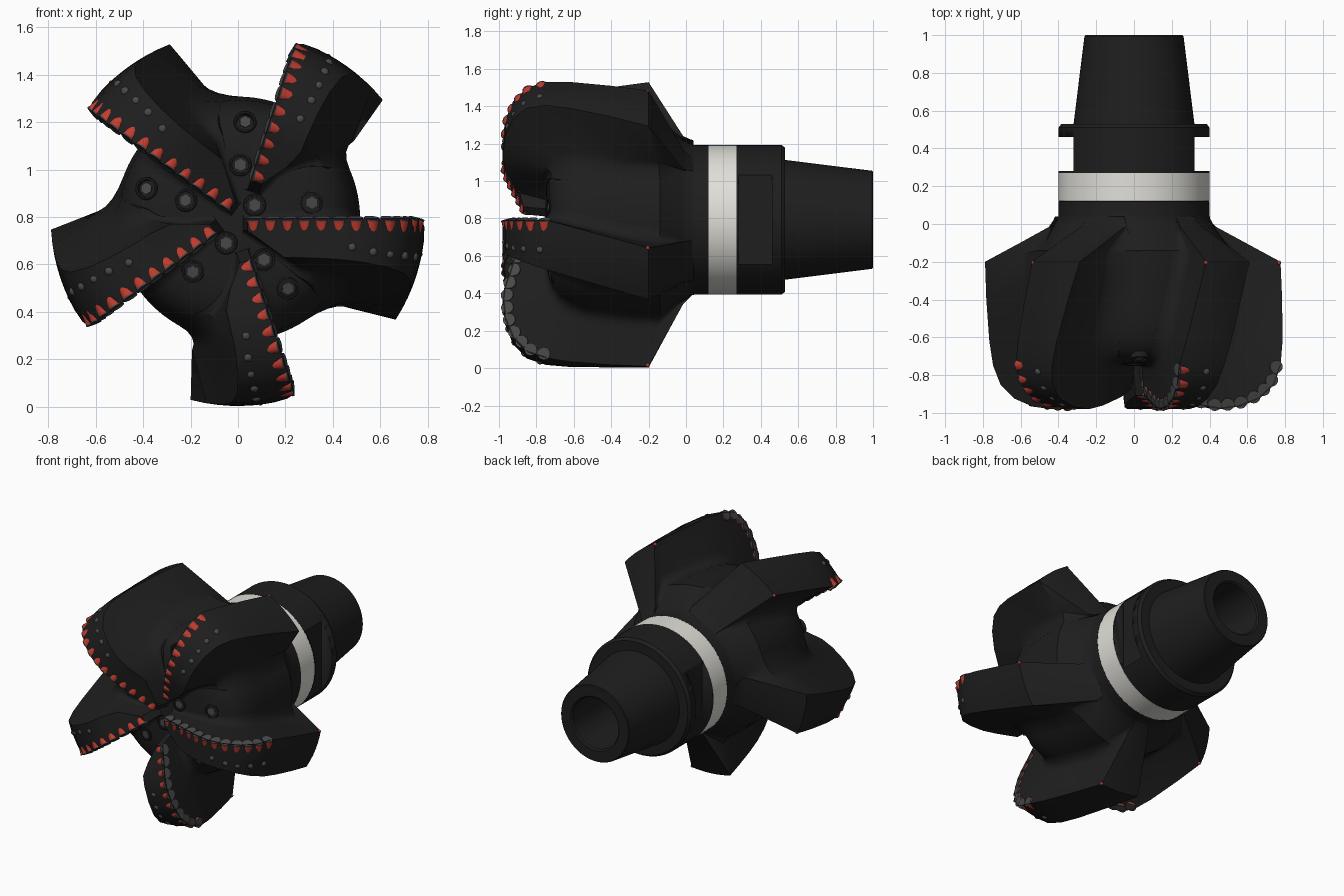
import bpy, bmesh
from math import sin, cos, pi, sqrt, radians, hypot
from mathutils import Vector, Matrix

if "Cube" in bpy.data.objects:
    bpy.data.objects.remove(bpy.data.objects["Cube"])

ZC = 0.793  # height of the bit's axis (runs along y)


def mat(name, r, g, b):
    m = bpy.data.materials.new(name)
    m.diffuse_color = (r, g, b, 1)
    m.use_nodes = True
    m.node_tree.nodes["Principled BSDF"].inputs["Base Color"].default_value = m.diffuse_color
    return m


DARK = mat("dark_steel", 0.013, 0.013, 0.013)
RED = mat("red_carbide", 0.55, 0.045, 0.028)
GREY = mat("grey_diamond", 0.065, 0.065, 0.065)
WHITE = mat("white_band", 0.75, 0.74, 0.69)


def finish(bm, name, m, angle=30):
    bmesh.ops.remove_doubles(bm, verts=bm.verts, dist=0.0003)
    bmesh.ops.recalc_face_normals(bm, faces=bm.faces)
    me = bpy.data.meshes.new(name)
    bm.to_mesh(me)
    bm.free()
    o = bpy.data.objects.new(name, me)
    bpy.context.collection.objects.link(o)
    me.materials.append(m)
    bpy.ops.object.select_all(action='DESELECT')
    o.select_set(True)
    bpy.context.view_layer.objects.active = o
    bpy.ops.object.shade_smooth_by_angle(angle=radians(angle))
    return o


def skin(bm, rings, closed_ends):
    rows = [[bm.verts.new(p) for p in ring] for ring in rings]
    n = len(rows[0])
    for a, b in zip(rows, rows[1:]):
        for i in range(n):
            bm.faces.new((a[i], a[(i + 1) % n], b[(i + 1) % n], b[i]))
    if closed_ends:
        bm.faces.new(rows[0])
        bm.faces.new(rows[-1])


def lathe(name, profile, m, n=96):
    bm = bmesh.new()
    skin(bm, [[(r * cos(2 * pi * i / n), y, ZC + r * sin(2 * pi * i / n)) for i in range(n)]
              for r, y in profile], profile[0][0] < 0.001)
    return finish(bm, name, m)


# Matching stations (radius, y): blade crest and hub surface
CREST = [(.05, -.87), (.2, -.915), (.34, -.96), (.45, -.98), (.56, -.967), (.665, -.925), (.742, -.85),
         (.776, -.75), (.787, -.62), (.79, -.4), (.79, -.2), (.45, -.015), (.41, .02)]
HUB = [(.03, -.745), (.16, -.745), (.26, -.742), (.34, -.732), (.4, -.71), (.45, -.67), (.48, -.61),
       (.50, -.53), (.505, -.45), (.515, -.3), (.515, -.14), (.435, -.03), (.402, .03)]

# Hub, shank with breaker flats, band and threaded pin
body = lathe("hub_and_shank", [(.0005, -.745)] + HUB +
             [(.4, .05), (.4, .12), (.393, .121), (.393, .269), (.4, .27), (.4, .51), (.385, .53), (.0005, .53)], DARK)
for sx in (-1, 1):
    bm = bmesh.new()
    bmesh.ops.create_cube(bm, size=1, matrix=Matrix.Translation((sx * .42, .37, ZC)) @
                          Matrix.Diagonal((.2, .18, .8, 1)))
    cutter = finish(bm, "flat_cutter", DARK)
    cutter.hide_render = True
    bpy.context.view_layer.objects.active = body
    md = body.modifiers.new("flat", 'BOOLEAN')
    md.operation, md.object, md.solver = 'DIFFERENCE', cutter, 'EXACT'
    bpy.ops.object.modifier_apply(modifier=md.name)
    bpy.data.objects.remove(cutter)
lathe("shank_band", [(.39, .121), (.4, .121), (.4, .269), (.39, .269)], WHITE)
lathe("threaded_pin", [(.3, .51), (.32, .53), (.262, .995), (.257, 1.0), (.185, 1.0), (.175, .99), (.175, .6),
                       (.0006, .6)], DARK)


def place(a, r, y, v):
    """Point at radius r, depth y, offset v behind the radial line of blade angle a."""
    k = min(1, max(0, (r - .25) / .2))
    u = sqrt(max(r * r - k * v * v, 0))
    return Vector((u * cos(a) + v * sin(a), y, ZC + u * sin(a) - v * cos(a)))


def lead(r, y):
    return .15 * min(1, max(0, (y + .75) / .55)) * (.5 + .5 * r / .79)


def trail(r, y, r0):
    k = .66 + .34 * r / .79 if y < -.3 else .5 + .5 * r / .79
    w = (.2 + .29 * (min(y, -.2) + .98)) * k
    return min(w, .05 + .75 * max(0, r - r0))


def crest_from(r0):
    """Crest and hub stations with the inner end moved out to r0."""
    out = []
    for (r, y), (hr, hy) in zip(CREST, HUB):
        d = (r0 - .05) * (.45 - r) / .4 if r < .45 and y < -.5 else 0
        out.append((r + d, y - .3 * d, hr + .8 * d, hy))
    return out


def along(path, spacing, start):
    """Evenly spaced points and outward normals on a (radius, y) path."""
    need = start
    for (r1, y1), (r2, y2) in zip(path, path[1:]):
        L = hypot(r2 - r1, y2 - y1)
        while need <= L:
            t = need / L
            yield r1 + t * (r2 - r1), y1 + t * (y2 - y1), (y2 - y1) / L, -(r2 - r1) / L
            need += spacing
        need -= L


def rod(bm, p, axis, radius, d0, d1, n=20):
    M = Matrix.Translation(p + axis * (d0 + d1) / 2) @ axis.to_track_quat('Z', 'Y').to_matrix().to_4x4()
    bmesh.ops.create_cone(bm, cap_ends=True, segments=n, radius1=radius, radius2=radius, depth=d1 - d0, matrix=M)


def ball(bm, p, r):
    bmesh.ops.create_icosphere(bm, subdivisions=2, radius=r, matrix=Matrix.Translation(p))


reds, discs, studs = bmesh.new(), bmesh.new(), bmesh.new()
for k, r0 in enumerate((.04, .17, .05, .11, .18)):
    a = radians(72 * k)
    st = crest_from(r0)
    # Blade: crest arc, two walls and fillets flaring into the hub
    rings = []
    for i, (r, y, hr, hy) in enumerate(st):
        L = hypot(hr - r, hy - y)
        f = min(.075, .018 + .009 * i, .4 * L)
        wall = [(1 - f / L * (1 - sin(q)), f * (1 - cos(q))) for q in (0, pi / 8, pi / 4, 3 * pi / 8, pi / 2)]
        wall.append((1 + min(.02, L) / L, f))
        left, right = [], []
        for t, off in wall:
            pr, py = r + t * (hr - r), y + t * (hy - y)
            left.append(place(a, pr, py, lead(pr, py) - off))
            right.append(place(a, pr, py, trail(pr, py, r0) + off))
        v0, v1 = lead(r, y), trail(r, y, r0)
        top = [place(a, r, y, v0 + (v1 - v0) * j / 6) for j in range(7)]
        rings.append(left[::-1] + top + right)
    bm = bmesh.new()
    skin(bm, rings, True)
    finish(bm, "blade_%d" % (k + 1), DARK)

    # Main cutters: grey disc on a red body, raked into the blade
    R, T = Vector((cos(a), 0, sin(a))), Vector((sin(a), 0, -cos(a)))
    for r, y, nr, ny in along([s[:2] for s in st[:8]], .075, .025):
        nrm = R * nr + Vector((0, ny, 0))
        axis = (T * .96 - nrm * .27).normalized()
        p = place(a, r, y, .001) - nrm * .02
        rod(discs, p, axis, .034, -.004, .003)
        rod(reds, p, axis, .033, .003, .052)
    # Red gauge marker at the rear corner
    ball(reds, place(a, .783, -.205, lead(.79, -.2)), .011)
    # Backup studs behind the cutters
    for r, y, v in ((.495, -.963, .12), (.585, -.946, .14), (.655, -.914, .15), (.715, -.862, .155),
                    (.757, -.78, .16)):
        ball(studs, place(a, r, y, v), .021)
finish(reds, "cutter_bodies", RED)
finish(discs, "cutter_faces", GREY)
finish(studs, "backup_studs", GREY)

# Nozzles between the blades: ring with a hexagonal plug
rim, plug = bmesh.new(), bmesh.new()
for x, z in ((.03, 1.20), (.01, 1.02), (-.385, .92), (-.22, .87), (.07, .85), (.31, .86), (-.05, .69),
             (.11, .62), (-.19, .57), (.21, .50)):
    rad = hypot(x, z - ZC)
    y = -.74 + max(0, rad - .26) * .22
    tilt = .3 * max(0, (rad - .2) / .2)
    ax = Vector((x / rad * tilt, -1, (z - ZC) / rad * tilt)).normalized()
    M = Matrix.Translation((x, y, z)) @ ax.to_track_quat('Z', 'Y').to_matrix().to_4x4()
    skin(rim, [[M @ Vector((q * cos(2 * pi * i / 24), q * sin(2 * pi * i / 24), h)) for i in range(24)]
               for q, h in ((.05, -.03), (.048, .008), (.044, .011), (.037, .011), (.034, -.01))], False)
    rod(plug, Vector((x, y, z)), ax, .026, -.03, .009, 6)
finish(rim, "nozzle_rings", DARK)
finish(plug, "nozzle_plugs", GREY)
